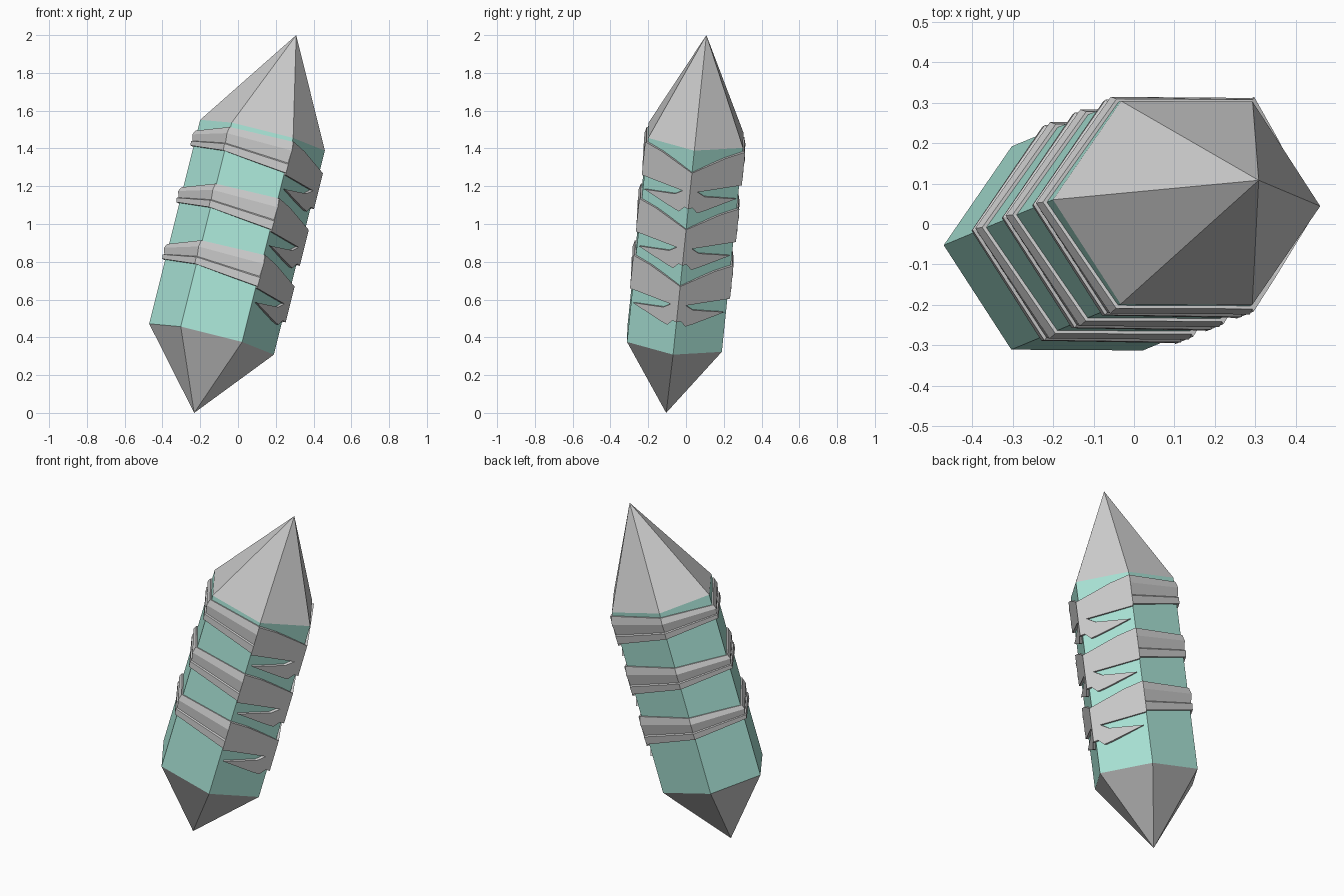
import bpy, bmesh
from mathutils import Vector

if "Cube" in bpy.data.objects:
    bpy.data.objects.remove(bpy.data.objects["Cube"])

# Hexagon corners as offsets from the leaning axis: left, back pair, right, front pair
HEX = [(-0.33, 0.008), (-0.162, 0.252), (0.163, 0.25),
       (0.33, -0.008), (0.162, -0.252), (-0.163, -0.25)]
CORNERS = [Vector((x, y, -0.25 * x - 0.104 * y)) for x, y in HEX]
TOP, BOTTOM = 1.47, 0.39


def point(offset, t, scale=1.0):
    """Point at axis height t, pushed out from the axis by a corner offset."""
    axis = Vector((0.13 + 0.25 * (t - TOP), 0.052 + 0.104 * (t - TOP), t))
    return axis + offset * scale


def make(name, verts, faces, mat=None):
    bm = bmesh.new()
    vs = [bm.verts.new(v) for v in verts]
    for f in faces:
        bm.faces.new([vs[i] for i in f])
    bmesh.ops.recalc_face_normals(bm, faces=bm.faces)
    me = bpy.data.meshes.new(name)
    bm.to_mesh(me)
    bm.free()
    ob = bpy.data.objects.new(name, me)
    bpy.context.collection.objects.link(ob)
    if mat:
        me.materials.append(mat)
    return ob


teal = bpy.data.materials.new("teal")
teal.diffuse_color = (0.40, 0.78, 0.68, 1)
teal.use_nodes = True
teal.node_tree.nodes["Principled BSDF"].inputs["Base Color"].default_value = teal.diffuse_color

# Crystal shaft
ring_top = [point(c, TOP) for c in CORNERS]
ring_bottom = [point(c, BOTTOM) for c in CORNERS]
sides = [(i, (i + 1) % 6, (i + 1) % 6 + 6, i + 6) for i in range(6)]
make("crystal_shaft", ring_bottom + ring_top,
     sides + [tuple(range(6)), tuple(range(6, 12))], teal)

# Pointed ends
for name, ring, tip in (("upper_point", ring_top, (0.308, 0.108, 2.0)),
                        ("lower_point", ring_bottom, (-0.232, -0.105, 0.0))):
    make(name, ring + [Vector(tip)],
         [(i, (i + 1) % 6, 6) for i in range(6)] + [tuple(range(6))])

# Band section: (fraction from top to bottom, outset scale), with a shallow groove
PROFILE = [(0, 0.97), (0, 1.03), (0.28, 1.065), (0.68, 1.035),
           (0.72, 1.06), (1, 1.05), (1, 0.97)]
# Corner index, band top and band bottom, running round the back and left
PATH = [(2, 1.45, 1.285), (1, 1.445, 1.32), (0, 1.41, 1.33),
        (5, 1.445, 1.32), (4, 1.45, 1.285)]
# Clasp plate outline: (fraction towards the right corner, axis height)
PLATE = [(0, 1.45), (0.35, 1.425), (1, 1.355), (1, 1.165), (0.92, 1.17),
         (0.82, 1.14), (0.68, 1.15), (0.08, 1.205), (0.7, 1.225),
         (0.85, 1.252), (0, 1.275)]


def band(name, drop):
    n = len(PROFILE)
    verts = [point(CORNERS[c], a + (b - a) * f - drop, s)
             for c, a, b in PATH for f, s in PROFILE]
    faces = [(k * n + j, k * n + (j + 1) % n, (k + 1) * n + (j + 1) % n, (k + 1) * n + j)
             for k in range(len(PATH) - 1) for j in range(n)]
    last = (len(PATH) - 1) * n
    faces += [tuple(range(n)), tuple(range(last, last + n))]
    make(name, verts, faces)


def plate(name, corner, drop):
    n = len(PLATE)
    verts = [point(CORNERS[corner].lerp(CORNERS[3], u), t - drop, s)
             for s in (0.97, 1.055) for u, t in PLATE]
    faces = [(j, (j + 1) % n, (j + 1) % n + n, j + n) for j in range(n)]
    faces += [tuple(range(n)), tuple(range(n, 2 * n))]
    make(name, verts, faces)


# Three bands, each closed on the right by a pair of slotted plates
for i in range(3):
    band(f"band_{i + 1}", 0.3 * i)
    plate(f"front_clasp_{i + 1}", 4, 0.3 * i)
    plate(f"back_clasp_{i + 1}", 2, 0.3 * i)
